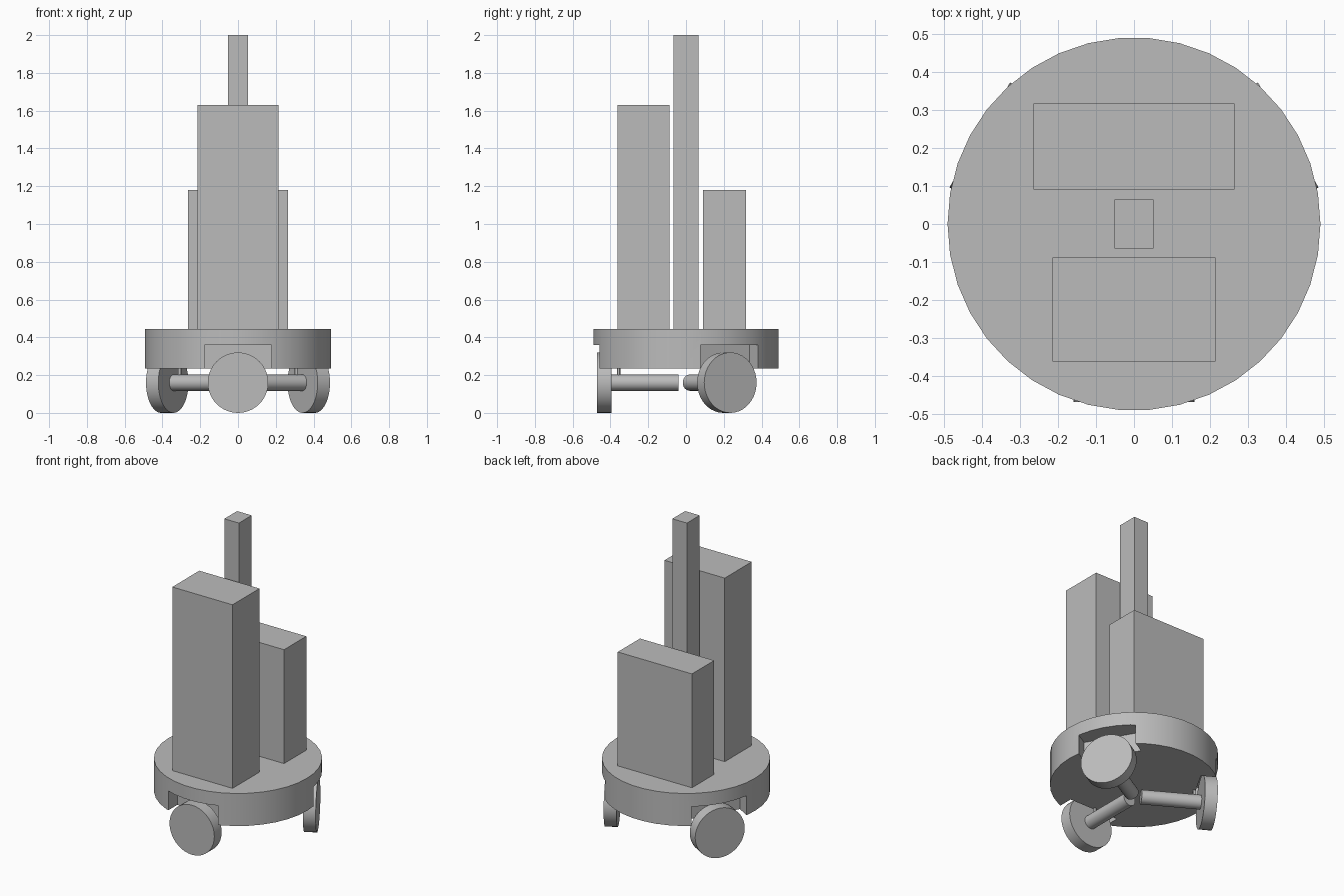
import bpy
from math import cos, sin, pi, radians
from mathutils import Matrix

cube = bpy.data.objects.get("Cube")
if cube:
    bpy.data.objects.remove(cube, do_unlink=True)

grey = bpy.data.materials.new("plain_grey")
grey.use_nodes = True
colour = (0.5, 0.5, 0.5, 1)
grey.diffuse_color = colour
grey.node_tree.nodes["Principled BSDF"].inputs["Base Color"].default_value = colour


def finish(name):
    ob = bpy.context.object
    ob.name = name
    ob.data.materials.append(grey)
    return ob


def box(name, x0, x1, y0, y1, z0, z1):
    bpy.ops.mesh.primitive_cube_add(size=1)
    ob = finish(name)
    size = Matrix.Diagonal((x1 - x0, y1 - y0, z1 - z0, 1))
    ob.data.transform(Matrix.Translation(((x0 + x1) / 2, (y0 + y1) / 2, (z0 + z1) / 2)) @ size)
    return ob


def cylinder(name, radius, depth, sides, location, rotation=(0, 0, 0)):
    bpy.ops.mesh.primitive_cylinder_add(vertices=sides, radius=radius, depth=depth,
                                        location=location, rotation=rotation)
    ob = finish(name)
    bpy.ops.object.shade_smooth_by_angle(angle=radians(30))
    return ob


# Round base plate
SIDES = 38
base = cylinder("base_plate", 0.492, 0.21, SIDES, (0, 0, 0.34), (0, 0, pi / SIDES))

# Three wheel units spaced evenly, each with a notch in the base rim
for label, angle in (("front", -pi / 2), ("left", pi / 6), ("right", 5 * pi / 6)):
    def at(dist, z):
        return (cos(angle) * dist, sin(angle) * dist, z)

    outward = (0, pi / 2, angle)
    cylinder(label + "_wheel", 0.16, 0.075, 40, at(0.4325, 0.16), outward)
    cylinder(label + "_axle", 0.043, 0.36, 24, at(0.22, 0.16), outward)
    cylinder(label + "_pin", 0.009, 0.2, 12, at(0.357, 0.265))

    cutter = box(label + "_notch_cutter", 0.366, 0.6, -0.177, 0.177, 0.1, 0.36)
    cutter.rotation_euler.z = angle
    cutter.hide_render = True
    cutter.hide_set(True)
    cutter.display_type = 'WIRE'
    notch = base.modifiers.new(label + "_notch", 'BOOLEAN')
    notch.operation = 'DIFFERENCE'
    notch.solver = 'EXACT'
    notch.object = cutter

# Upright blocks and mast on the plate
box("front_tower", -0.215, 0.215, -0.363, -0.088, 0.445, 1.63)
box("rear_tower", -0.265, 0.265, 0.091, 0.318, 0.445, 1.18)
box("mast", -0.052, 0.052, -0.065, 0.065, 0.445, 2.0)
